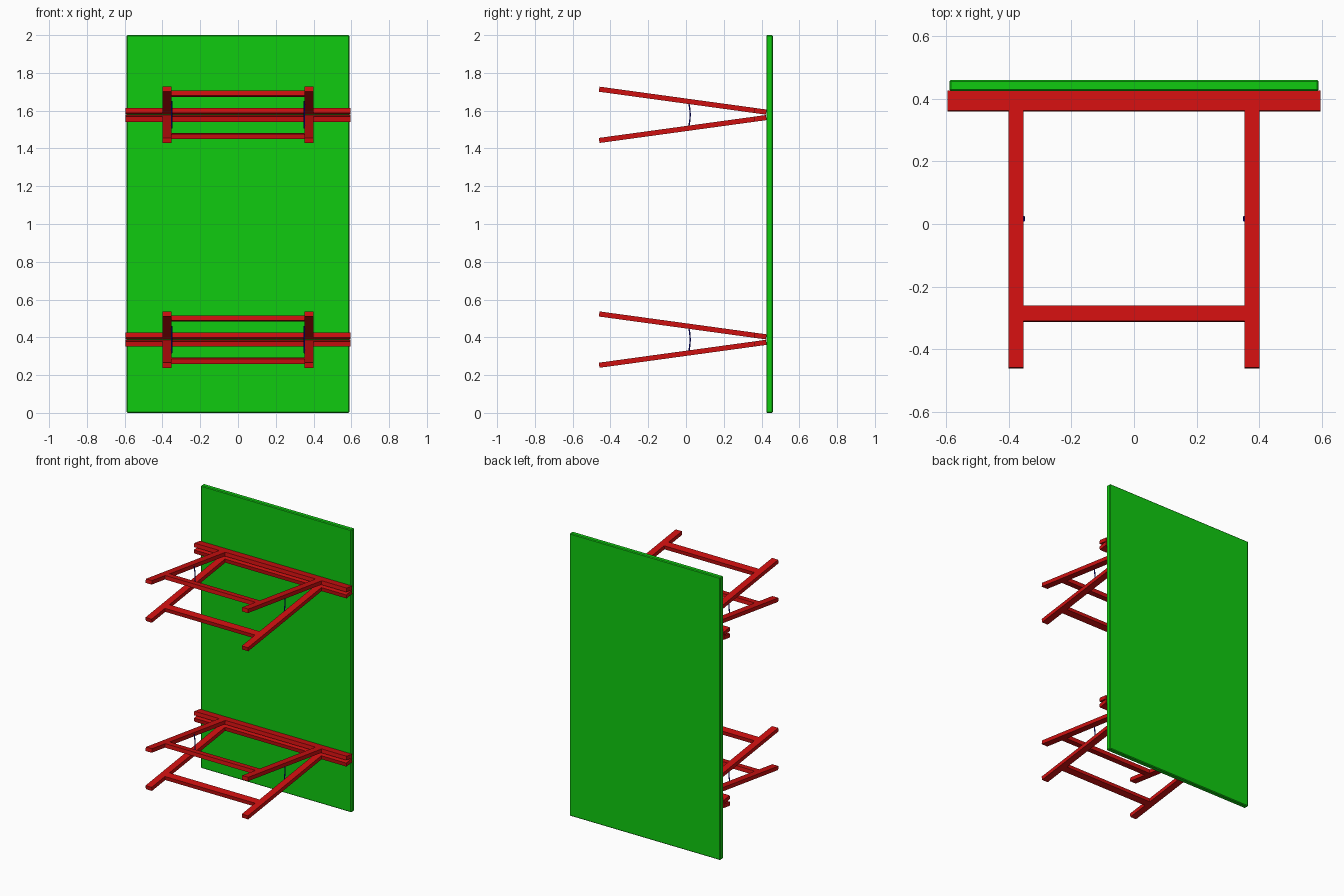
import bpy, bmesh, math
from mathutils import Matrix, Vector

cube = bpy.data.objects.get("Cube")
if cube:
    bpy.data.objects.remove(cube, do_unlink=True)


def material(name, color):
    m = bpy.data.materials.new(name)
    m.use_nodes = True
    m.diffuse_color = (*color, 1)
    m.node_tree.nodes["Principled BSDF"].inputs["Base Color"].default_value = (*color, 1)
    return m


GREEN = material("board green", (0.005, 0.6, 0.005))
RED = material("frame red", (0.62, 0.005, 0.005))
BLUE = material("cord blue", (0.005, 0.005, 0.45))


def add_box(bm, low, high):
    low, high = Vector(low), Vector(high)
    mat = Matrix.Translation((low + high) / 2) @ Matrix.Diagonal((*(high - low), 1))
    bmesh.ops.create_cube(bm, size=1, matrix=mat)


def finish(bm, name, mat):
    mesh = bpy.data.meshes.new(name)
    bm.to_mesh(mesh)
    bm.free()
    mesh.materials.append(mat)
    obj = bpy.data.objects.new(name, mesh)
    bpy.context.collection.objects.link(obj)
    return obj


# Upright panel with a small chamfer
bm = bmesh.new()
add_box(bm, (-0.59, 0.425, 0), (0.59, 0.46, 2))
bmesh.ops.bevel(bm, geom=bm.edges[:], offset=0.005, segments=1, affect='EDGES')
finish(bm, "board", GREEN)

HINGE_Y = 0.425
TILT = math.radians(7.8)
THICK = 0.0135   # half thickness of the bars


def frame(name, z, side):
    """Flat frame hinged at the panel; side is 1 for upper, -1 for lower."""
    bm = bmesh.new()
    add_box(bm, (-0.596, -0.065, -THICK), (0.596, 0, THICK))          # hinge rail
    for x in (-0.377, 0.377):                                        # arms
        add_box(bm, (x - 0.024, -0.893, -THICK), (x + 0.024, -0.065, THICK))
    add_box(bm, (-0.353, -0.743, -THICK), (0.353, -0.693, THICK))     # crossbar
    place = Matrix.Translation((0, HINGE_Y, z + side * 0.0145))
    bm.transform(place @ Matrix.Rotation(-side * TILT, 4, 'X'))
    finish(bm, name, RED)


def cord(name, x, z):
    """Slack cord joining the upper and lower arms."""
    curve = bpy.data.curves.new(name, 'CURVE')
    curve.dimensions = '3D'
    curve.bevel_depth = 0.004
    curve.bevel_resolution = 1
    curve.use_fill_caps = True
    steps = 8
    spline = curve.splines.new('POLY')
    spline.points.add(steps)
    for i, p in enumerate(spline.points):
        t = i / steps * 2 - 1
        p.co = (x, 0.022 - 0.01 * t * t, z + 0.072 * t, 1)
    obj = bpy.data.objects.new(name, curve)
    curve.materials.append(BLUE)
    bpy.context.collection.objects.link(obj)


# Two hinged bracket pairs
for label, z in (("bottom", 0.388), ("top", 1.578)):
    frame(label + "_upper_frame", z, 1)
    frame(label + "_lower_frame", z, -1)
    cord(label + "_left_cord", 0.352, z)
    cord(label + "_right_cord", -0.352, z)
